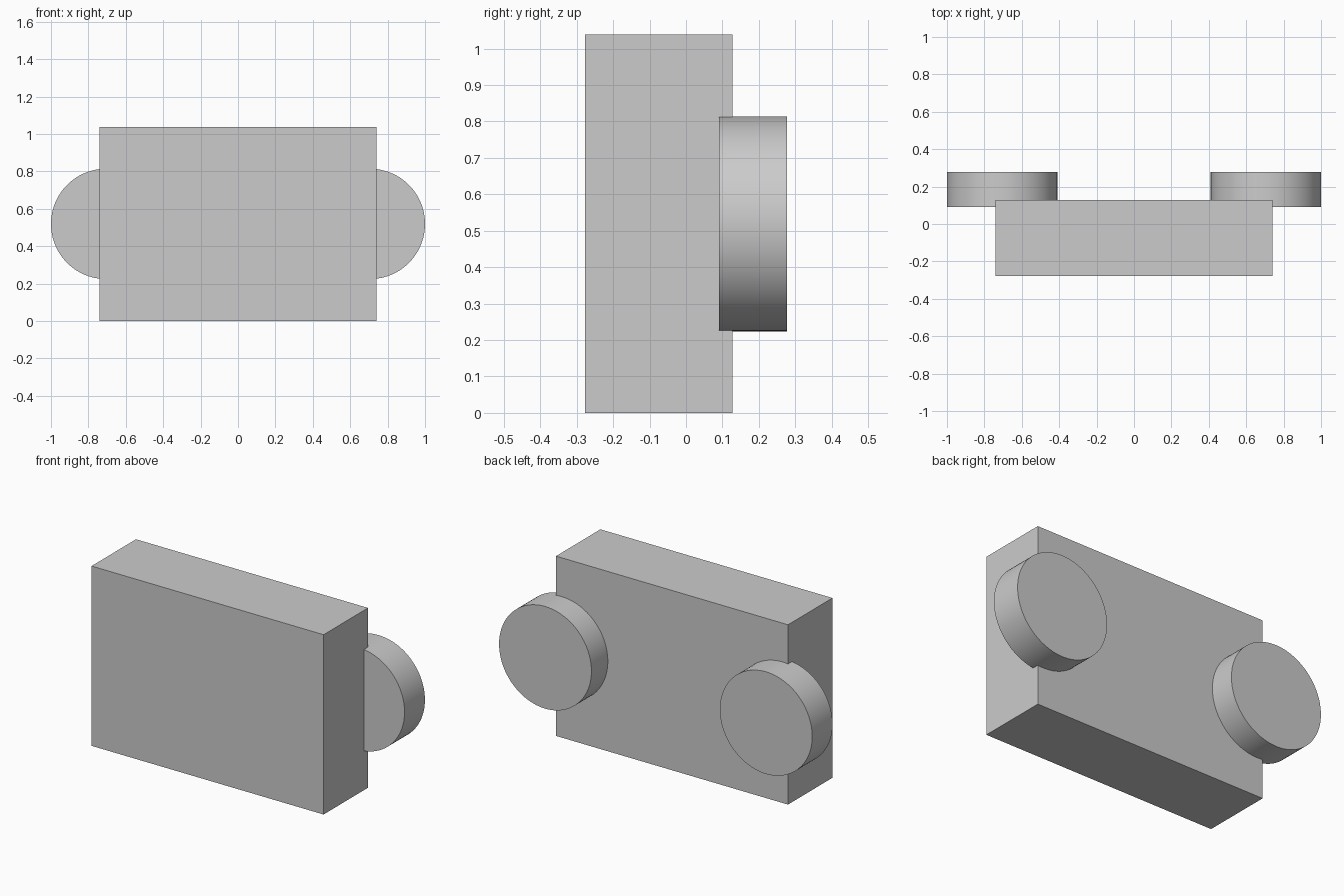
import bpy
import math

if "Cube" in bpy.data.objects:
    bpy.data.objects.remove(bpy.data.objects["Cube"])

# Main slab
bpy.ops.mesh.primitive_cube_add(size=1, location=(0, -0.075, 0.519))
body = bpy.context.object
body.name = "body_slab"
body.scale = (1.482, 0.405, 1.038)
bpy.ops.object.transform_apply(location=False, rotation=False, scale=True)


# Round disc overlapping each end of the slab's back face
def add_disc(name, x):
    bpy.ops.mesh.primitive_cylinder_add(
        vertices=96, radius=0.295, depth=0.186,
        location=(x, 0.184, 0.519), rotation=(math.pi / 2, 0, 0))
    bpy.context.object.name = name
    bpy.ops.object.shade_smooth_by_angle(angle=math.radians(30))


for side, sign in (("left", -1), ("right", 1)):
    add_disc(f"{side}_disc", sign * 0.705)
